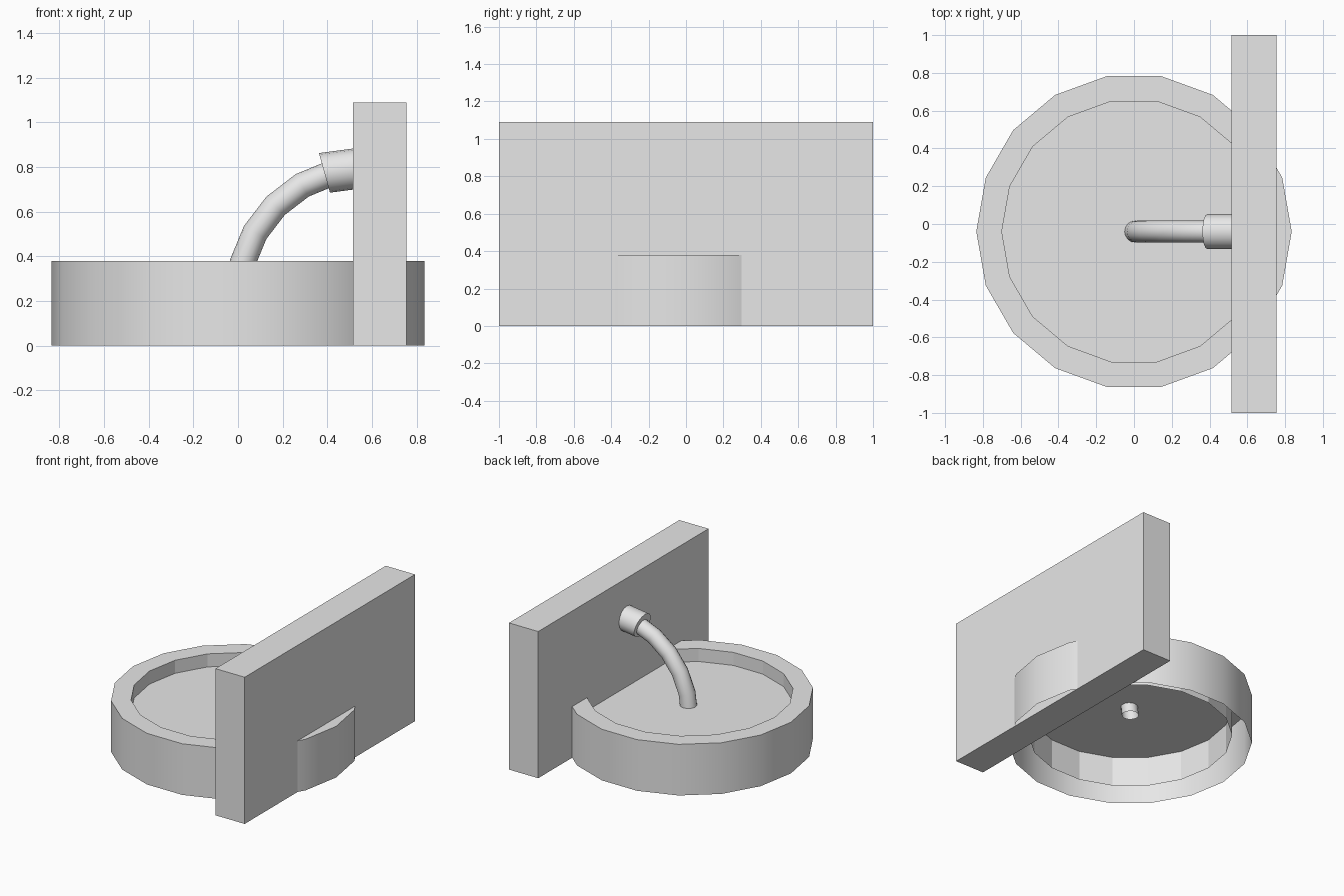
import bpy, bmesh
from math import sin, cos, pi, radians

cube = bpy.data.objects.get("Cube")
if cube:
    bpy.data.objects.remove(cube, do_unlink=True)

CENTRE_Y = -0.04
SIDES = 18

grey = bpy.data.materials.new("light grey")
grey.use_nodes = True
grey.diffuse_color = (0.8, 0.8, 0.8, 1)
grey.node_tree.nodes["Principled BSDF"].inputs["Base Color"].default_value = (0.8, 0.8, 0.8, 1)


def finish(bm, name):
    mesh = bpy.data.meshes.new(name)
    bm.to_mesh(mesh)
    bm.free()
    mesh.materials.append(grey)
    obj = bpy.data.objects.new(name, mesh)
    bpy.context.collection.objects.link(obj)
    return obj


def bridge(bm, lower, upper):
    """Join two equal rings of vertices with quads."""
    n = len(lower)
    return [bm.faces.new((lower[i], lower[(i + 1) % n], upper[(i + 1) % n], upper[i]))
            for i in range(n)]


def flat_ring(bm, radius, z):
    return [bm.verts.new((radius * cos(2 * pi * i / SIDES),
                          CENTRE_Y + radius * sin(2 * pi * i / SIDES), z))
            for i in range(SIDES)]


def tube(name, sections, radius, capped, sides=16):
    """Sweep a circle along (x, z, heading) sections in the upright plane."""
    bm = bmesh.new()
    rings = []
    for x, z, heading in sections:
        ring = []
        for i in range(sides):
            a = 2 * pi * i / sides
            up = radius * sin(a)
            ring.append(bm.verts.new((x - up * sin(heading),
                                      CENTRE_Y + radius * cos(a),
                                      z + up * cos(heading))))
        rings.append(ring)
    for a, b in zip(rings, rings[1:]):
        bridge(bm, a, b)
    if capped:
        bm.faces.new(rings[0])
        bm.faces.new(rings[-1])
    bmesh.ops.recalc_face_normals(bm, faces=bm.faces)
    obj = finish(bm, name)
    bpy.ops.object.select_all(action='DESELECT')
    obj.select_set(True)
    bpy.context.view_layer.objects.active = obj
    bpy.ops.object.shade_smooth_by_angle(angle=radians(40))
    return obj


# Basin: smooth outer wall, flat rim and faceted inner wall, open underneath
bm = bmesh.new()
profile = [(0.835, 0), (0.835, 0.38), (0.70, 0.38), (0.70, 0.06)]
rings = [flat_ring(bm, r, z) for r, z in profile]
for k, (a, b) in enumerate(zip(rings, rings[1:])):
    for face in bridge(bm, a, b):
        face.smooth = k == 0
for edge in bm.edges:
    if not all(f.smooth for f in edge.link_faces):
        edge.smooth = False
finish(bm, "basin")

# Water surface
bm = bmesh.new()
bm.faces.new(flat_ring(bm, 0.70, 0.283))
finish(bm, "water")

# Upright wall slab that cuts across the basin
bm = bmesh.new()
bmesh.ops.create_cube(bm, size=1)
bmesh.ops.scale(bm, vec=(0.24, 2, 1.09), verts=bm.verts)
bmesh.ops.translate(bm, vec=(0.635, 0, 0.545), verts=bm.verts)
finish(bm, "wall")

# Curved spout: a quarter circle from the water up to the wall
BEND = 0.575
arc = []
for step in range(7):
    t = radians(15 * step)
    arc.append((BEND * (1 - cos(t)), 0.22 + BEND * sin(t), pi / 2 - t))
tube("spout", arc, 0.058, capped=False)

# Collar where the spout meets the wall
tube("spout_collar", [(0.387, 0.774, radians(15.5)), (0.56, 0.797, 0)], 0.092, capped=True)
